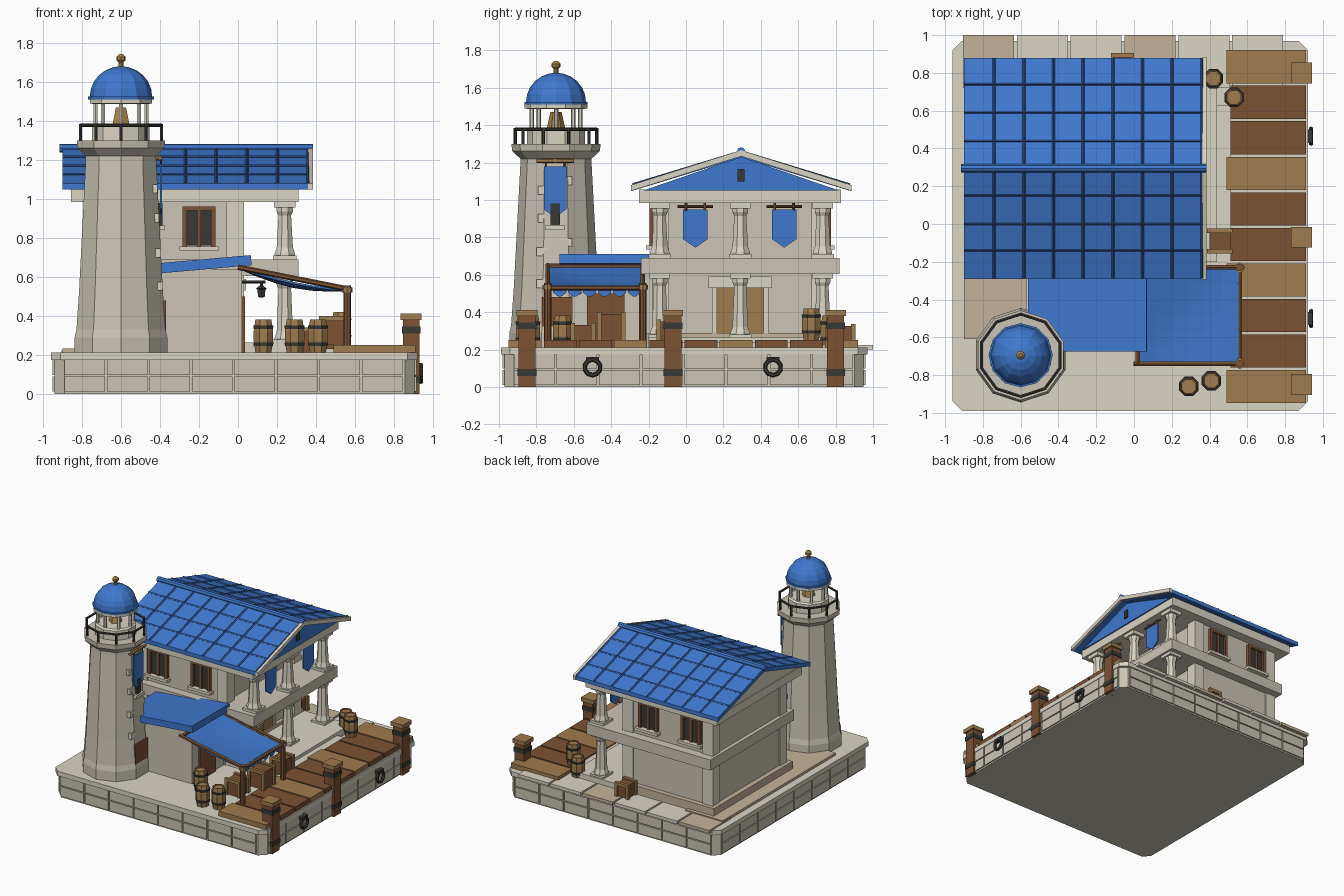
import bpy, bmesh
from math import pi, sin, cos
from mathutils import Vector

if "Cube" in bpy.data.objects:
    bpy.data.objects.remove(bpy.data.objects["Cube"])

def mat(name, r, g, b):
    m = bpy.data.materials.new(name)
    m.diffuse_color = (r, g, b, 1)
    m.use_nodes = True
    m.node_tree.nodes["Principled BSDF"].inputs["Base Color"].default_value = m.diffuse_color
    return m

STONE = mat("stone", .60, .56, .46)
PALE = mat("pale_stone", .70, .66, .55)
TAN = mat("tan_stone", .55, .45, .32)
BLUE = mat("blue", .05, .19, .62)
NAVY = mat("navy", .03, .09, .30)
WOOD = mat("dark_wood", .20, .085, .035)
OAK = mat("light_wood", .35, .20, .08)
IRON = mat("iron", .04, .04, .035)
GOLD = mat("brass", .40, .24, .07)

def finish(name, bm, m, smooth=False):
    bmesh.ops.recalc_face_normals(bm, faces=bm.faces)
    me = bpy.data.meshes.new(name)
    bm.to_mesh(me)
    bm.free()
    me.materials.append(m)
    ob = bpy.data.objects.new(name, me)
    bpy.context.collection.objects.link(ob)
    return ob

def add_prism(bm, pts, axis, a, b):
    def p(u, v, w):
        return {'x': (w, u, v), 'y': (u, w, v), 'z': (u, v, w)}[axis]
    lo = [bm.verts.new(p(u, v, a)) for u, v in pts]
    hi = [bm.verts.new(p(u, v, b)) for u, v in pts]
    n = len(pts)
    bm.faces.new(lo)
    bm.faces.new(hi)
    for i in range(n):
        bm.faces.new((lo[i], lo[(i + 1) % n], hi[(i + 1) % n], hi[i]))

def prism(name, pts, axis, a, b, m):
    bm = bmesh.new()
    add_prism(bm, pts, axis, a, b)
    return finish(name, bm, m)

def boxes(name, dims, m):
    bm = bmesh.new()
    for x0, x1, y0, y1, z0, z1 in dims:
        add_prism(bm, [(x0, y0), (x1, y0), (x1, y1), (x0, y1)], 'z', z0, z1)
    return finish(name, bm, m)

def rods(name, segs, r, m, n=6):
    bm = bmesh.new()
    for a, b in segs:
        a, b = Vector(a), Vector(b)
        d = b - a
        M = d.to_track_quat('Z', 'Y').to_matrix().to_4x4()
        M.translation = (a + b) / 2
        bmesh.ops.create_cone(bm, cap_ends=True, segments=n, radius1=r, radius2=r, depth=d.length, matrix=M)
    return finish(name, bm, m)

def lathe(name, prof, at, m, n=10, phase=pi / 2):
    bm = bmesh.new()
    rings = [[bm.verts.new((at[0] + r * cos(phase + 2 * pi * i / n), at[1] + r * sin(phase + 2 * pi * i / n), z))
              for i in range(n)] for r, z in prof]
    for A, B in zip(rings, rings[1:]):
        for i in range(n):
            bm.faces.new((A[i], A[(i + 1) % n], B[(i + 1) % n], B[i]))
    bm.faces.new(rings[0])
    bm.faces.new(rings[-1])
    return finish(name, bm, m)

# Quay: core, block courses, coping, back paving
def chamfer(x0, x1, y0, y1, c):
    return [(x0 + c, y0), (x1 - c, y0), (x1, y0 + c), (x1, y1 - c), (x1 - c, y1), (x0 + c, y1), (x0, y1 - c), (x0, y0 + c)]
prism("quay_core", chamfer(-.94, .905, -.97, .95, .05), 'z', 0, .18, STONE)
prism("quay_coping", chamfer(-.96, .92, -.99, .97, .05), 'z', .175, .212, PALE)
blocks = []
for z in (.012, .098):
    for k in range(8):
        x, y = -.89 + k * .218, -.92 + k * .228
        for yy in (-.98, .94):
            blocks.append((x, x + .207, yy, yy + .02, z, z + .078))
        for xx in (-.95, .895):
            blocks.append((xx, xx + .02, y, y + .217, z, z + .078))
boxes("quay_blocks", blocks, STONE)
for k in range(6):
    x = -.905 + k * .285
    boxes("back_paving", [(x, x + .27, .72, 1.0, .2, .224)], TAN if k % 3 == 0 else PALE)

# Timber dock with mooring posts and rings
for k in range(10):
    y = .92 - k * .188
    light = k % 3 == 0
    boxes("dock_plank", [(.49 if light else .51, .91, y - .176, y, .205, .25)], OAK if light else WOOD)
for y in (.80, -.07, -.85):
    boxes("mooring_post", [(.845, .93, y - .045, y + .045, 0, .385)], WOOD)
    boxes("mooring_post_cap", [(.832, .942, y - .055, y + .055, .38, .412)], OAK)
    boxes("mooring_post_bands", [(.84, .935, y - .05, y + .05, z, z + .035) for z in (.06, .31)], IRON)
for y in (-.5, .465):
    bpy.ops.mesh.primitive_torus_add(major_segments=10, minor_segments=6, major_radius=.042, minor_radius=.012,
                                     location=(.938, y, .105), rotation=(0, pi / 2, 0))
    ring = bpy.context.object
    ring.name = "mooring_ring"
    ring.data.materials.append(IRON)
    boxes("ring_bracket", [(.91, .945, y - .035, y + .035, .135, .16)], IRON)

# House body, plinths, floor band, architrave
boxes("house_walls", [(-.76, .0, -.17, .75, .2, 1.0)], STONE)
boxes("corner_pilasters", [(x, x + .09, y, y + .09, .2, 1.0) for x in (-.77, -.06) for y in (-.18, .67)], PALE)
boxes("house_plinth", [(-.80, .03, -.21, .79, .2, .29), (-.9, -.57, -.61, .82, .2, .232)], TAN)
boxes("porch_steps", [(0, .44, -.2, .8, .2, .265), (.44, .51, -.05, .63, .2, .24)], PALE)
boxes("floor_band", [(-.79, .31, -.24, .82, .605, .69)], STONE)
boxes("architrave", [(-.855, .31, -.25, .83, .985, 1.055)], PALE)

# Porch columns on two storeys
for y in (-.14, .29, .73):
    for z0, z1 in ((.26, .61), (.69, .985)):
        lathe("porch_column", [(.056, z0), (.056, z0 + .03), (.045, z0 + .06), (.035, z1 - .07), (.045, z1 - .05), (.045, z1 - .03)],
              (.24, y), PALE, 8, pi / 8)
        boxes("column_blocks", [(.185, .295, y - .055, y + .055, z1 - .03, z1), (.18, .3, y - .06, y + .06, z0 - .005, z0 + .02)], PALE)

# Gable roof with battens, ridge and raking trim
def chevron(top, e):
    return [(-.29 - e, 1.08), (.295, top), (.88 + e, 1.08), (.88 + e, 1.048), (.295, top - .032), (-.29 - e, 1.048)]
prism("roof", chevron(1.258, 0), 'x', -.9, .365, BLUE)
prism("gable_trim", chevron(1.266, .004), 'x', .36, .385, PALE)
prism("gable_front", [(-.23, 1.05), (.82, 1.05), (.295, 1.23)], 'x', .29, .32, BLUE)
prism("gable_rear", [(-.23, 1.05), (.82, 1.05), (.295, 1.23)], 'x', -.85, -.82, PALE)
boxes("gable_vent", [(.3, .33, .275, .312, 1.1, 1.165)], IRON)
rods("roof_ridge", [((-.915, .295, 1.26), (.385, .295, 1.26))], .022, BLUE, 8)
def roof_z(y):
    return 1.258 - abs(y - .295) * .3045
battens = []
for k in range(8):
    x = -.74 + k * .157
    for y in (-.285, .875):
        battens.append(((x, y, roof_z(y)), (x, .295, 1.258)))
for y in (.74, .59, .44, .15, 0, -.14):
    battens.append(((-.9, y, roof_z(y)), (.365, y, roof_z(y))))
rods("roof_battens", battens, .008, NAVY, 4)

# Windows front and back, double door in the porch
for x in (-.2, -.58):
    for y, s in ((-.17, -1), (.75, 1)):
        def pane(a, b, c, d, t):
            return (x + a, x + b, min(y, y + s * t), max(y, y + s * t), c, d)
        boxes("window_glass", [pane(-.075, .075, .76, .95, .01)], IRON)
        boxes("window_frame", [pane(-.085, -.062, .75, .96, .025), pane(.062, .085, .75, .96, .025),
                               pane(-.01, .01, .75, .96, .018), pane(-.085, .085, .94, .96, .025)], WOOD)
        boxes("window_sill", [pane(-.1, .1, .735, .757, .045)], PALE)
boxes("porch_door", [(0, .02, .165, .285, .26, .53), (0, .02, .295, .415, .26, .53)], OAK)
boxes("porch_door_frame", [(0, .03, .14, .165, .26, .55), (0, .03, .415, .44, .26, .55), (0, .04, .12, .46, .53, .59)], PALE)

# Side annex with tilted blue roof and door
boxes("annex_walls", [(-.4, .02, -.61, -.15, .2, .64)], STONE)
prism("annex_roof", [(-.555, .605), (.07, .66), (.065, .712), (-.56, .657)], 'y', -.675, -.2, BLUE)
boxes("annex_door", [(.02, .035, -.53, -.33, .21, .5)], WOOD)

# Sagging awning on poles
bm = bmesh.new()
N = 6
g = [[bm.verts.new((.03 + .52 * i / N, -.735 + .5 * j / N, .64 - .105 * i / N - .035 * sin(pi * i / N) * (.4 + .6 * sin(pi * j / N))))
      for j in range(N + 1)] for i in range(N + 1)]
for i in range(N):
    for j in range(N):
        bm.faces.new((g[i][j], g[i + 1][j], g[i + 1][j + 1], g[i][j + 1]))
cloth = finish("awning_cloth", bm, BLUE)
cloth.modifiers.new("thickness", 'SOLIDIFY').thickness = .01
for j in range(6):
    y = -.71 + j * .08
    prism("awning_scallop", [(y, .54), (y + .07, .54), (y + .07, .505), (y + .045, .485), (y + .025, .485), (y, .505)], 'x', .545, .555, BLUE)
rods("awning_posts", [((.56, y, .21), (.56, y, .555)) for y in (-.74, -.23)], .02, WOOD, 8)
rods("awning_beams", [((0, y, .65), (.58, y, .535)) for y in (-.74, -.23)] + [((.56, -.76, .53), (.56, -.21, .53)), ((.02, -.74, .645), (.02, -.23, .645))], .014, WOOD)
rods("post_bindings", [((.56, y, .52), (.56, y, .545)) for y in (-.74, -.23)], .027, OAK, 8)
rods("lamp_bracket", [((.02, -.58, .575), (.14, -.58, .575)), ((.12, -.58, .575), (.12, -.58, .55))], .008, IRON)
lathe("hanging_lamp", [(.012, .555), (.032, .54), (.024, .535), (.02, .5), (.012, .495)], (.12, -.58), IRON, 6)

# Banners with rods
def banner(x, y, w, ztop, zbot):
    prism("banner", [(y - w, ztop), (y + w, ztop), (y + w, zbot + .045), (y, zbot), (y - w, zbot + .045)], 'x', x, x + .01, BLUE)
for y in (.05, .525):
    banner(.25, y, .065, .95, .745)
    rods("banner_rod", [((.255, y - .095, .965), (.255, y + .095, .965)), ((.255, y - .05, .94), (.255, y - .05, .99)),
                        ((.255, y + .05, .94), (.255, y + .05, .99))], .007, WOOD)
banner(-.4, -.7, .06, 1.18, .905)
rods("tower_banner_rod", [((-.4, -.8, 1.21), (-.4, -.6, 1.21)), ((-.43, -.7, 1.21), (-.39, -.7, 1.21))], .012, OAK)
rods("tower_banner_ties", [((-.395, y, 1.17), (-.395, y, 1.21)) for y in (-.75, -.65)], .005, IRON)

# Lighthouse tower
C = (-.6, -.695)
lathe("tower", [(.25, .2), (.25, .29), (.24, .33), (.225, .54), (.223, .58), (.19, 1.2), (.19, 1.22), (.235, 1.262), (.238, 1.3), (.15, 1.3)], C, STONE)
lathe("lantern_base", [(.155, 1.29), (.155, 1.375), (.14, 1.385)], C, PALE)
lathe("lantern_lamp", [(.05, 1.38), (.03, 1.47), (.01, 1.47)], C, GOLD, 6)
lathe("lantern_ring", [(.15, 1.487), (.168, 1.49), (.168, 1.51), (.15, 1.515)], C, PALE)
lathe("dome", [(.168, 1.51), (.17, 1.525)] + [(.16 * cos(a * pi / 12), 1.525 + .155 * sin(a * pi / 12)) for a in range(6)] + [(.01, 1.68)], C, BLUE, 12)
lathe("finial", [(.014, 1.67), (.012, 1.7), (.024, 1.712), (.024, 1.728), (.01, 1.742)], C, GOLD, 8)
def ringpt(r, k, z, n=10):
    return (C[0] + r * cos(pi / 2 + 2 * pi * k / n), C[1] + r * sin(pi / 2 + 2 * pi * k / n), z)
rods("lantern_posts", [(ringpt(.13, k, 1.37, 8), ringpt(.13, k, 1.495, 8)) for k in range(8)], .012, PALE)
rods("gallery_railing", [(ringpt(.218, k, 1.3), ringpt(.218, k, 1.385)) for k in range(10)] +
     [(ringpt(.218, k, 1.378), ringpt(.218, k + 1, 1.378)) for k in range(10)], .009, IRON)
boxes("tower_door", [(-.4, -.37, -.77, -.6, .21, .48)], WOOD)
boxes("tower_window", [(-.43, -.388, -.725, -.675, .86, .98)], IRON)
boxes("tower_window_sill", [(-.43, -.375, -.75, -.65, .84, .865)], PALE)
for y, z in ((-.77, .72), (-.64, .77), (-.76, .9), (-.62, .6), (-.76, 1.05), (-.64, 1.1), (-.77, .55)):
    x = -.4 + (.8 - z) * .055
    boxes("tower_quoin", [(x - .06, x + .0, y - .03, y + .03, z - .02, z + .025)], PALE)

# Barrels and crates
for x, y in ((.29, -.86), (.41, -.83), (.13, -.66), (.42, .77), (.53, .67)):
    z = .25 if x > .5 else .212
    lathe("barrel", [(.044, z), (.054, z + .06), (.054, z + .11), (.044, z + .17), (.038, z + .17), (.038, z + .162)], (x, y), OAK, 8, pi / 8)
    for dz in (.035, .12):
        lathe("barrel_hoop", [(.0535, z + dz), (.056, z + dz + .018)], (x, y), IRON, 8, pi / 8)
for x, y, s, z in ((.49, -.4, .15, .25), (.38, -.55, .13, .212), (.455, -.09, .13, .23), (-.06, .845, .115, .222)):
    h = s / 2
    boxes("crate", [(x - h + .01, x + h - .01, y - h + .01, y + h - .01, z, z + s - .01)], WOOD)
    boxes("crate_frame", [(x + a * h - .012, x + a * h + .012, y + b * h - .012, y + b * h + .012, z, z + s) for a in (-.85, .85) for b in (-.85, .85)] +
          [(x - h, x + h, y + b * h - .012, y + b * h + .012, z + s - .025, z + s) for b in (-.85, .85)], OAK)
